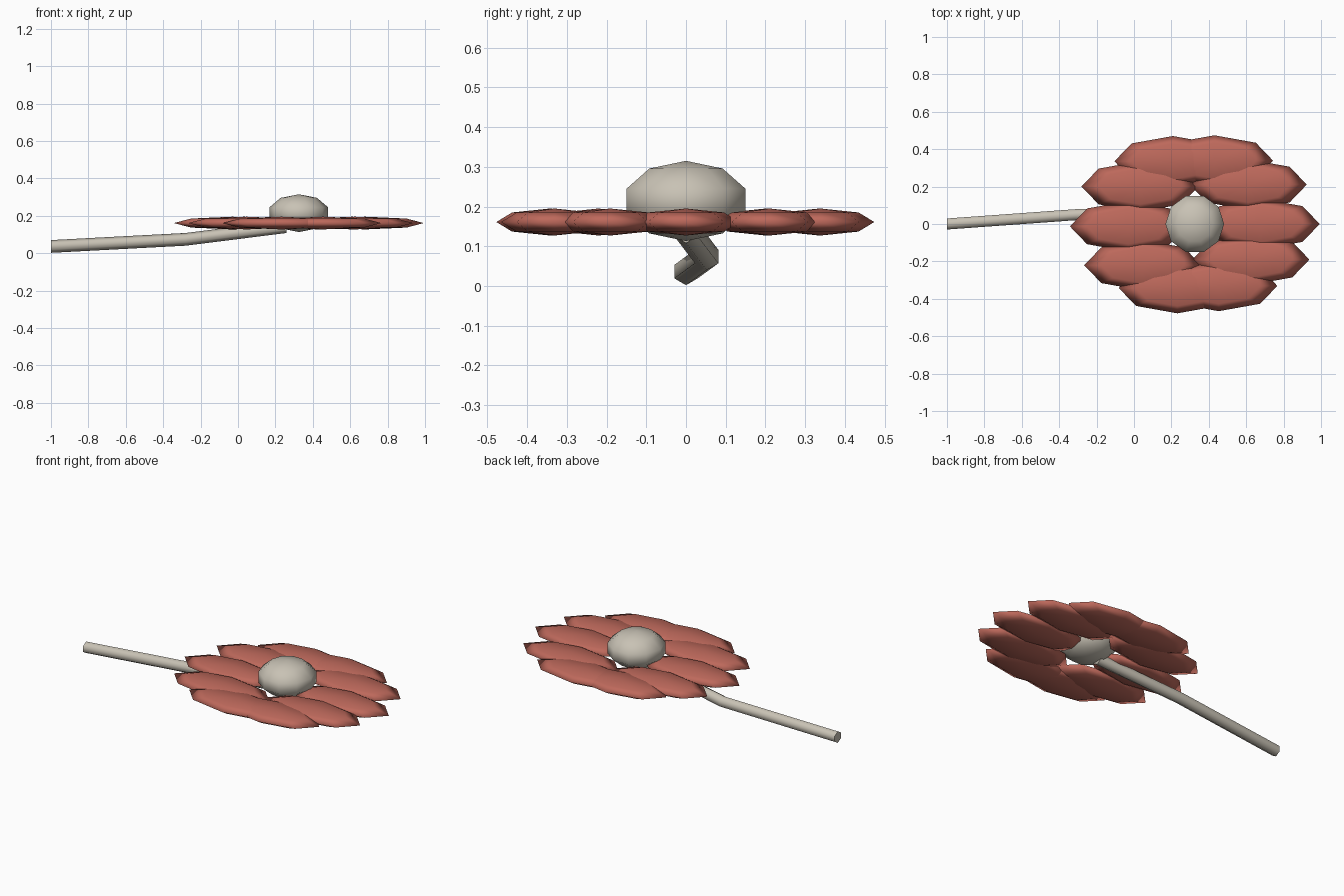
import bpy
import bmesh
from math import cos, sin, radians, pi
from mathutils import Matrix, Vector

cube = bpy.data.objects.get("Cube")
if cube:
    bpy.data.objects.remove(cube, do_unlink=True)


def material(name, rgb):
    mat = bpy.data.materials.new(name)
    mat.use_nodes = True
    mat.diffuse_color = (*rgb, 1)
    mat.node_tree.nodes["Principled BSDF"].inputs["Base Color"].default_value = (*rgb, 1)
    return mat


def finish(name, bm, mat):
    bmesh.ops.recalc_face_normals(bm, faces=bm.faces)
    for face in bm.faces:
        face.smooth = len(face.verts) < 5
    mesh = bpy.data.meshes.new(name)
    bm.to_mesh(mesh)
    bm.free()
    mesh.materials.append(mat)
    obj = bpy.data.objects.new(name, mesh)
    bpy.context.collection.objects.link(obj)
    return obj


def ellipsoid(name, centre, radii, segments, rings, mat, turn=0):
    bm = bmesh.new()
    bmesh.ops.create_uvsphere(bm, u_segments=segments, v_segments=rings, radius=1)
    shape = Matrix.Translation(centre) @ Matrix.Diagonal((*radii, 1)) @ Matrix.Rotation(turn, 4, "Z")
    bm.transform(shape)
    return finish(name, bm, mat)


red = material("dusty_red", (0.51, 0.14, 0.105))
cream = material("warm_grey", (0.58, 0.54, 0.46))
MIDDLE = 0.325

# Flower centre, with a corner on the y axis
ellipsoid("flower_centre", (MIDDLE, 0, 0.214), (0.165, 0.165, 0.101), 10, 5, cream, pi / 2)

# Petals: ring of flattened ellipsoids all stretched along x
for i in range(10):
    a = radians(36.4 * i)
    spot = (MIDDLE + 0.355 * cos(a), 0.355 * sin(a), 0.161)
    ellipsoid(f"petal_{i + 1}", spot, (0.313, 0.135, 0.034), 8, 4, red)

# Stem: bent six-sided tube
bm = bmesh.new()
rings = []
for point in ((-1, 0, 0.036), (-0.28, 0.052, 0.074), (0.26, 0, 0.142)):
    rings.append([bm.verts.new(Vector(point) + 0.034 * Vector((0, sin(k * pi / 3), cos(k * pi / 3))))
                  for k in range(6)])
for lower, upper in zip(rings, rings[1:]):
    for k in range(6):
        n = (k + 1) % 6
        bm.faces.new((lower[k], lower[n], upper[n], upper[k]))
bm.faces.new(rings[0])
bm.faces.new(rings[-1])
stem = finish("stem", bm, cream)
for edge in stem.data.edges:
    # Crisp rims around the end caps
    xs = {round(stem.data.vertices[v].co.x, 2) for v in edge.vertices}
    edge.use_edge_sharp = xs in ({-1.0}, {0.26})
